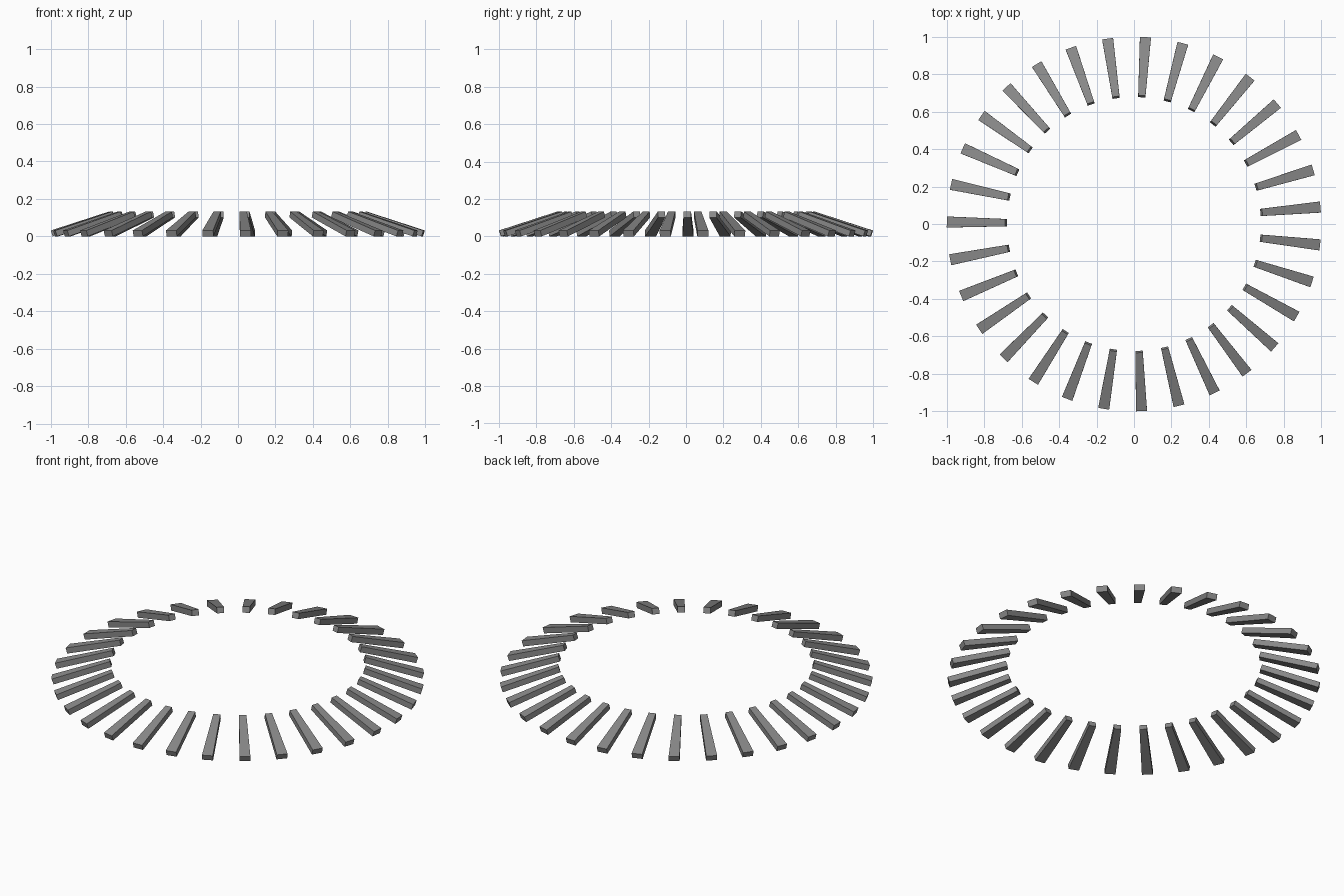
import bpy, bmesh
from math import radians, cos, sin, pi
from mathutils import Matrix, Vector

if "Cube" in bpy.data.objects:
    bpy.data.objects.remove(bpy.data.objects["Cube"])

COUNT = 31
START = radians(5.2)
TILT = radians(18)
LENGTH, THICK = 0.328, 0.033
OUTER_W, INNER_W = 0.059, 0.039

grey = bpy.data.materials.new("mid grey")
grey.diffuse_color = (0.25, 0.25, 0.25, 1)
grey.use_nodes = True
grey.node_tree.nodes["Principled BSDF"].inputs["Base Color"].default_value = grey.diffuse_color

# One tapered slat, running inward from its outer end along -x
bm = bmesh.new()
bmesh.ops.create_cube(bm, size=1)
for v in bm.verts:
    outer = v.co.x > 0
    width = OUTER_W if outer else INNER_W
    v.co = Vector((0 if outer else -LENGTH, v.co.y * width, (v.co.z + 0.5) * THICK))
# Tilt the inner end up, keep the outer top edge at radius 1
bm.transform(Matrix.Translation((1.0 - THICK * sin(TILT), 0, 0)) @ Matrix.Rotation(TILT, 4, 'Y'))
slat_mesh = bpy.data.meshes.new("slat")
bm.to_mesh(slat_mesh)
bm.free()
slat_mesh.materials.append(grey)

# Ring of slats
for i in range(COUNT):
    slat = bpy.data.objects.new(f"slat_{i + 1}", slat_mesh)
    slat.rotation_euler.z = START + i * 2 * pi / COUNT
    bpy.context.collection.objects.link(slat)
